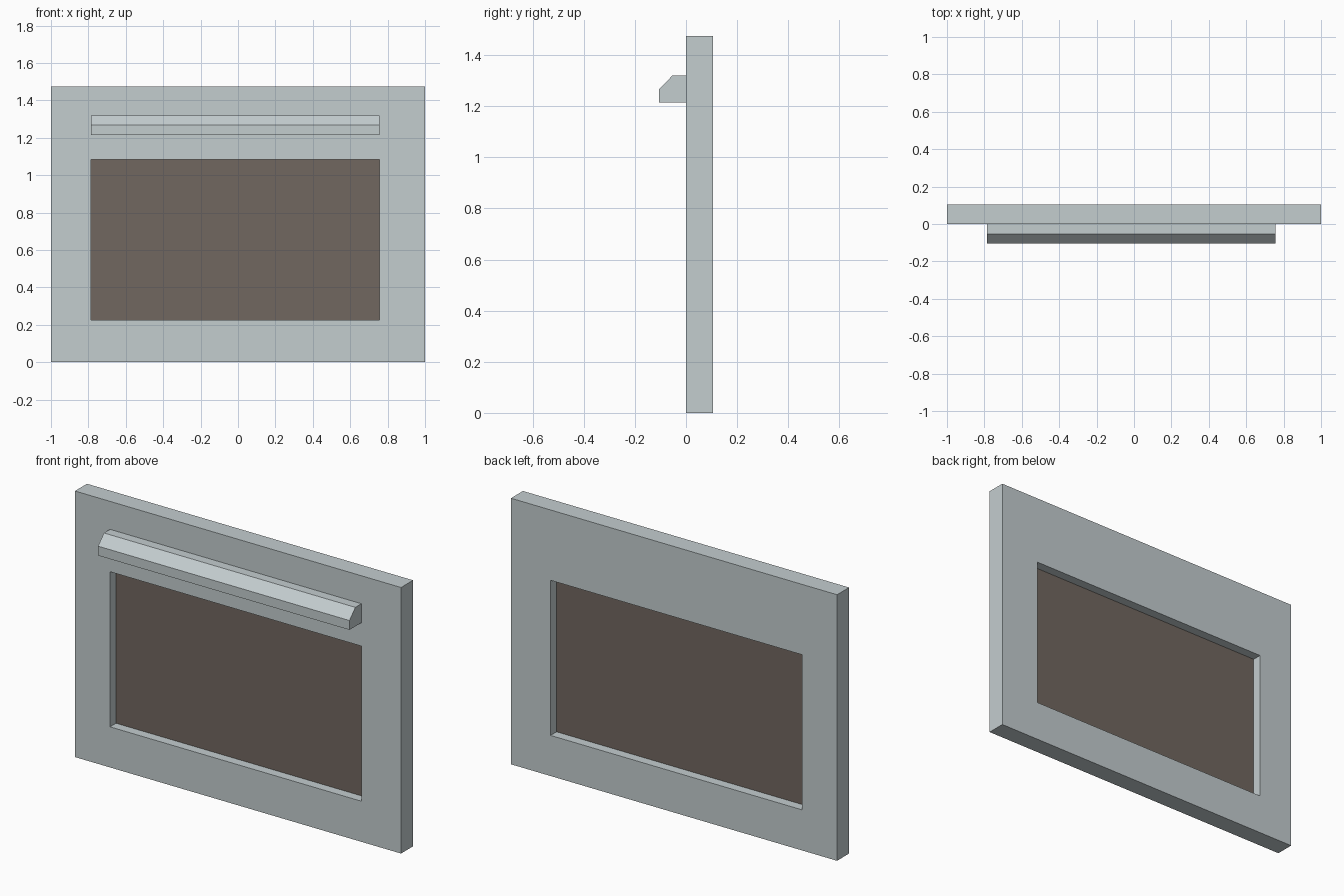
import bpy

if "Cube" in bpy.data.objects:
    bpy.data.objects.remove(bpy.data.objects["Cube"])


def material(name, rgb):
    mat = bpy.data.materials.new(name)
    mat.diffuse_color = (*rgb, 1)
    mat.use_nodes = True
    mat.node_tree.nodes["Principled BSDF"].inputs["Base Color"].default_value = mat.diffuse_color
    return mat


def add_mesh(name, verts, faces, mat):
    mesh = bpy.data.meshes.new(name)
    mesh.from_pydata(verts, [], faces)
    mesh.materials.append(mat)
    obj = bpy.data.objects.new(name, mesh)
    bpy.context.collection.objects.link(obj)
    return obj


def rect(x0, x1, z0, z1, y):
    return [(x0, y, z0), (x1, y, z0), (x1, y, z1), (x0, y, z1)]


metal = material("pale_grey_metal", (0.55, 0.61, 0.625))
glass = material("brown_glass", (0.165, 0.135, 0.115))

DEPTH = 0.105
OUTER = (-1.0, 1.0, 0.0, 1.475)
WINDOW = (-0.785, 0.757, 0.225, 1.085)

# door frame: front and back rings joined by outer and window walls
verts = (rect(*OUTER, 0) + rect(*WINDOW, 0)
         + rect(*OUTER, DEPTH) + rect(*WINDOW, DEPTH))
faces = []
for i in range(4):
    j = (i + 1) % 4
    faces += [(i, j, 4 + j, 4 + i),              # front ring
              (8 + j, 8 + i, 12 + i, 12 + j),    # back ring
              (j, i, 8 + i, 8 + j),              # outer wall
              (4 + i, 4 + j, 12 + j, 12 + i)]    # window wall
add_mesh("door_frame", verts, faces, metal)

# glass pane halfway through the frame
add_mesh("window_pane", rect(*WINDOW, DEPTH / 2), [(0, 1, 2, 3)], glass)

# handle: bevelled profile (y, z) swept along x
profile = [(0, 1.215), (-DEPTH, 1.215), (-DEPTH, 1.267), (-0.053, 1.32), (0, 1.32)]
n = len(profile)
verts = [(x, y, z) for x in WINDOW[:2] for y, z in profile]
faces = [tuple(reversed(range(n))), tuple(range(n, 2 * n))]
faces += [(i, (i + 1) % n, n + (i + 1) % n, n + i) for i in range(n)]
handle = add_mesh("handle", verts, faces, metal)

# make the handle normals point outward
import bmesh
bm = bmesh.new()
bm.from_mesh(handle.data)
bmesh.ops.recalc_face_normals(bm, faces=bm.faces)
bm.to_mesh(handle.data)
bm.free()
